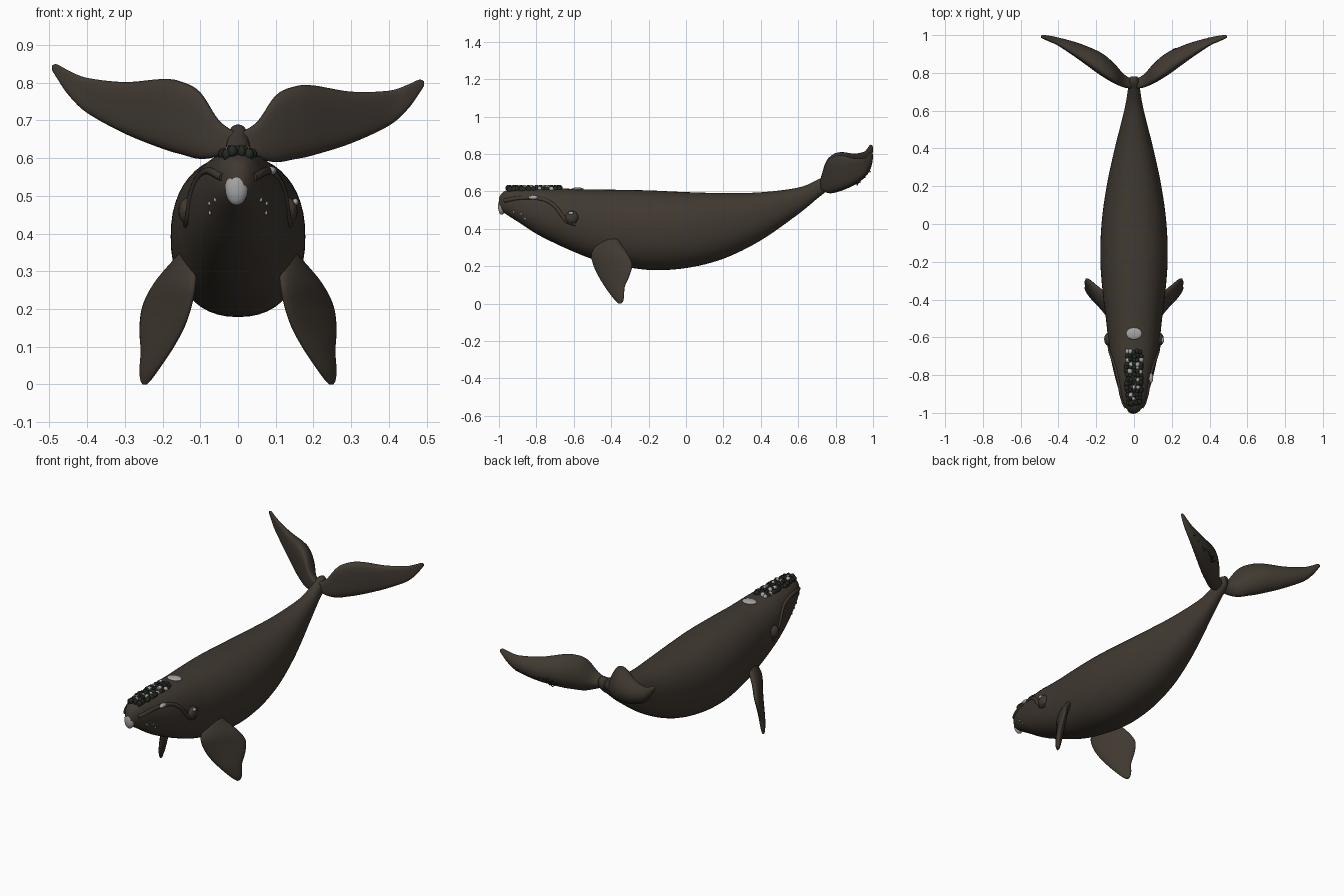
import bpy, bmesh, math, random
from mathutils import Vector, Matrix

if "Cube" in bpy.data.objects:
    bpy.data.objects.remove(bpy.data.objects["Cube"])

random.seed(4)


def material(name, rgb):
    m = bpy.data.materials.new(name)
    m.diffuse_color = (*rgb, 1)
    m.use_nodes = True
    m.node_tree.nodes["Principled BSDF"].inputs["Base Color"].default_value = m.diffuse_color
    return m


SKIN = material("dark brown skin", (0.052, 0.041, 0.031))
GREY = material("pale grey growth", (0.38, 0.38, 0.38))
BLACK = material("dark growth", (0.018, 0.021, 0.016))


def sample(rows, t):
    """Smoothly interpolate table rows, t from 0 to 1."""
    f = t * (len(rows) - 1)
    i = min(int(f), len(rows) - 2)
    u = f - i
    a, b, c, d = (rows[max(0, min(len(rows) - 1, i + k))] for k in (-1, 0, 1, 2))
    return [q + 0.5 * u * (r - p + u * (2 * p - 5 * q + 4 * r - s + u * (3 * (q - r) + s - p)))
            for p, q, r, s in zip(a, b, c, d)]


def finish(name, bm, mat):
    bmesh.ops.recalc_face_normals(bm, faces=bm.faces)
    for f in bm.faces:
        f.smooth = True
    me = bpy.data.meshes.new(name)
    bm.to_mesh(me)
    bm.free()
    me.materials.append(mat)
    ob = bpy.data.objects.new(name, me)
    bpy.context.collection.objects.link(ob)
    return ob


def loft(name, rings, mat):
    bm = bmesh.new()
    vs = [[bm.verts.new(p) for p in r] for r in rings]
    n = len(vs[0])
    for a, b in zip(vs, vs[1:]):
        for i in range(n):
            bm.faces.new((a[i], a[(i + 1) % n], b[(i + 1) % n], b[i]))
    bm.faces.new(vs[0])
    bm.faces.new(vs[-1])
    return finish(name, bm, mat)


def lumps(name, items, mat):
    """Ellipsoids: (centre, radii) joined in one object."""
    bm = bmesh.new()
    for c, r in items:
        bmesh.ops.create_uvsphere(bm, u_segments=20, v_segments=12, radius=1,
                                  matrix=Matrix.Translation(c) @ Matrix.Diagonal((*r, 1)))
    return finish(name, bm, mat)


def tube(name, pts, radius, mat):
    cu = bpy.data.curves.new(name, 'CURVE')
    cu.dimensions = '3D'
    cu.bevel_depth = radius
    cu.bevel_resolution = 3
    cu.use_fill_caps = True
    sp = cu.splines.new('POLY')
    sp.points.add(len(pts) - 1)
    for p, co in zip(sp.points, pts):
        p.co = (*co, 1)
    cu.materials.append(mat)
    ob = bpy.data.objects.new(name, cu)
    bpy.context.collection.objects.link(ob)


# Body: y, half width, bottom z, top z
BODY = [(-1.0, 0.016, 0.515, 0.565), (-0.985, 0.034, 0.495, 0.59), (-0.95, 0.056, 0.47, 0.61),
        (-0.9, 0.075, 0.438, 0.615), (-0.8, 0.103, 0.373, 0.618), (-0.7, 0.125, 0.322, 0.617),
        (-0.6, 0.138, 0.277, 0.613), (-0.5, 0.149, 0.238, 0.61), (-0.4, 0.162, 0.212, 0.609),
        (-0.2, 0.178, 0.18, 0.605), (0.0, 0.172, 0.19, 0.596), (0.2, 0.145, 0.24, 0.591),
        (0.4, 0.102, 0.338, 0.595), (0.6, 0.052, 0.478, 0.62), (0.7, 0.034, 0.56, 0.66),
        (0.75, 0.029, 0.6, 0.688), (0.78, 0.018, 0.63, 0.685)]
EXP = 2 / 2.25


def power(v):
    return math.copysign(abs(v) ** EXP, v)


def body_ring(row, n=48):
    y, w, lo, hi = row
    ring = []
    for k in range(n):
        a = 2 * math.pi * k / n
        ring.append((w * power(math.cos(a)), y, (lo + hi) / 2 + (hi - lo) / 2 * power(math.sin(a))))
    return ring


def side_x(y, z):
    """Half width of the body surface at a given y and z."""
    for a, b in zip(BODY, BODY[1:]):
        if a[0] <= y <= b[0]:
            u = (y - a[0]) / (b[0] - a[0])
            _, w, lo, hi = [p + (q - p) * u for p, q in zip(a, b)]
            s = min(1, abs(z - (lo + hi) / 2) / ((hi - lo) / 2))
            return w * (1 - s ** 2.25) ** (1 / 2.25)
    return 0


loft("body", [body_ring(sample(BODY, i / 96)) for i in range(97)], SKIN)

# Flukes: x, front y, back y, bottom z, top z
FLUKE = [(0.0, 0.715, 0.765, 0.62, 0.665), (0.05, 0.722, 0.79, 0.605, 0.70), (0.1, 0.742, 0.845, 0.598, 0.775),
         (0.15, 0.77, 0.89, 0.61, 0.803), (0.2, 0.803, 0.92, 0.625, 0.81), (0.3, 0.876, 0.96, 0.665, 0.802),
         (0.4, 0.943, 0.987, 0.72, 0.813), (0.45, 0.966, 0.997, 0.768, 0.833), (0.48, 0.98, 1.0, 0.812, 0.849),
         (0.493, 0.987, 0.997, 0.833, 0.846)]


def fluke_ring(row, s, n=28):
    x, y0, y1, z0, z1 = row
    droop = 0.085 * x if s > 0 else 0     # the right fluke hangs a little lower
    ring = []
    for k in range(n):
        a = 2 * math.pi * k / n
        cup = 0.22 * (y1 - y0) * math.sin(a) ** 2
        ring.append((s * x, (y0 + y1) / 2 + (y1 - y0) / 2 * math.cos(a) - cup,
                     (z0 + z1) / 2 + (z1 - z0) / 2 * math.sin(a) - droop))
    return ring


# Flippers: z, front y, front x, back y, back x, thickness
FLIPPER = [(0.37, -0.44, 0.10, -0.37, 0.13, 0.035), (0.33, -0.465, 0.115, -0.355, 0.165, 0.045),
           (0.27, -0.505, 0.115, -0.315, 0.218, 0.05), (0.21, -0.497, 0.125, -0.288, 0.25, 0.046),
           (0.15, -0.47, 0.145, -0.302, 0.259, 0.042), (0.09, -0.433, 0.178, -0.328, 0.256, 0.036),
           (0.04, -0.397, 0.212, -0.332, 0.259, 0.028), (0.012, -0.373, 0.232, -0.337, 0.257, 0.018),
           (0.0, -0.36, 0.243, -0.348, 0.252, 0.008)]


def flipper_ring(row, s, n=24):
    z, y0, x0, y1, x1, t = row
    c = Vector(((x0 + x1) / 2, (y0 + y1) / 2, z))
    h = Vector(((x1 - x0) / 2, (y1 - y0) / 2, 0))
    nrm = Vector((h.y, -h.x, 0)).normalized() * t / 2
    ring = []
    for k in range(n):
        a = 2 * math.pi * k / n
        p = c + h * math.cos(a) + nrm * math.sin(a)
        ring.append((s * p.x, p.y, p.z))
    return ring


# Lip line: y, z along the side of the head
LIP = [(-0.97, 0.55), (-0.9, 0.563), (-0.82, 0.565), (-0.75, 0.552), (-0.7, 0.52),
       (-0.665, 0.475), (-0.635, 0.44), (-0.59, 0.425)]

for s, side in ((-1, "left"), (1, "right")):
    loft(side + "_fluke", [fluke_ring(sample(FLUKE, i / 45), s) for i in range(46)], SKIN)
    loft(side + "_flipper", [flipper_ring(sample(FLIPPER, i / 40), s) for i in range(41)], SKIN)
    line = [sample(LIP, i / 35) for i in range(36)]
    tube(side + "_lip", [(s * (side_x(y, z) - 0.003), y, z) for y, z in line], 0.011, SKIN)
    lumps(side + "_eye", [((s * 0.132, -0.61, 0.46), (0.026, 0.036, 0.036))], SKIN)
    # small chin growths
    lumps(side + "_chin_spots", [((s * side_x(y, z), y, z), (0.005, 0.006, 0.006))
                                 for y, z in ((-0.92, 0.49), (-0.88, 0.48), (-0.86, 0.455))], GREY)

# Pale growths on the snout, blowhole, lip and eye
lumps("snout_patch", [((-0.004, -0.985, 0.52), (0.03, 0.02, 0.045))], GREY)
lumps("blowhole_patch", [((0, -0.58, 0.612), (0.042, 0.032, 0.009))], GREY)
lumps("lip_patch", [((0.088, -0.815, 0.567), (0.014, 0.028, 0.011))], GREY)
lumps("eye_patch", [((0.152, -0.615, 0.484), (0.008, 0.014, 0.009))], GREY)

# Rough dark growth on top of the head
rough, pale = [], []
for i in range(14):
    for j in range(-2, 3):
        y = -0.945 + i * 0.0205 + random.uniform(-0.006, 0.006)
        x = j * 0.018 * (0.75 + 0.25 * min(1, i / 4)) + random.uniform(-0.004, 0.004)
        r = random.uniform(0.009, 0.014)
        top = 0.626 if abs(j) < 2 else 0.618
        (pale if random.random() < 0.15 else rough).append(((x, y, top - 0.008), (r, r * 1.2, 0.016)))
lumps("head_growth", rough, BLACK)
lumps("head_growth_pale", pale, GREY)

# Strands of dark growth on the back of the right fluke
for i in range(9):
    u = i / 8
    x = 0.2 + 0.17 * u
    p = Vector((x, 0.917 + 0.055 * u, 0.655 + 0.06 * u))
    pts = [p + Vector((0.014 * k, 0.004 * k + random.uniform(-0.006, 0.006),
                       random.uniform(-0.022, 0.016))) for k in range(-1, 3)]
    tube("fluke_strand", pts, 0.003, BLACK)
